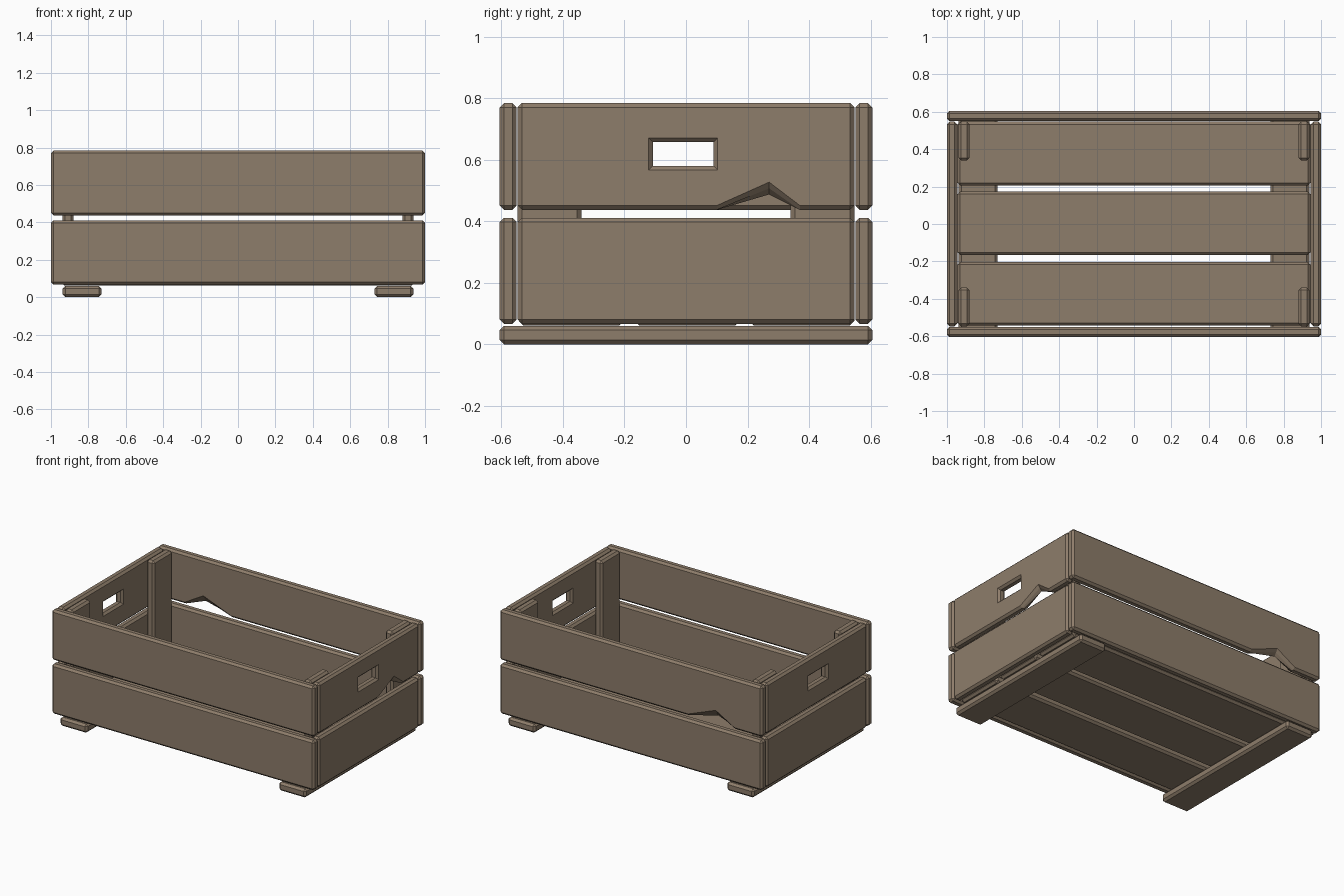
import bpy, bmesh

cube = bpy.data.objects.get("Cube")
if cube:
    bpy.data.objects.remove(cube, do_unlink=True)

wood = bpy.data.materials.new("weathered_wood")
wood.use_nodes = True
COLOR = (0.27, 0.205, 0.145, 1)
wood.diffuse_color = COLOR
wood.node_tree.nodes["Principled BSDF"].inputs["Base Color"].default_value = COLOR

C = 0.014       # chamfer width
T = 0.055       # board thickness
# Where (u, v, depth) go for boards whose thickness runs along each axis
PLACE = {
    "x": lambda u, v, d: (d, u, v),
    "y": lambda u, v, d: (u, d, v),
    "z": lambda u, v, d: (u, v, d),
}


def loft(name, axis, layers):
    """Join equal-length outlines, given as (depth, points), into a closed solid."""
    bm = bmesh.new()
    rings = [[bm.verts.new(PLACE[axis](u, v, d)) for u, v in pts] for d, pts in layers]
    n = len(rings[0])
    for a, b in zip(rings, rings[1:]):
        for i in range(n):
            j = (i + 1) % n
            bm.faces.new((a[i], a[j], b[j], b[i]))
    bm.faces.new(rings[0])
    bm.faces.new(rings[-1])
    bmesh.ops.remove_doubles(bm, verts=bm.verts, dist=0.0001)
    bmesh.ops.recalc_face_normals(bm, faces=bm.faces)
    mesh = bpy.data.meshes.new(name)
    bm.to_mesh(mesh)
    bm.free()
    mesh.materials.append(wood)
    obj = bpy.data.objects.new(name, mesh)
    bpy.context.collection.objects.link(obj)
    return obj


def board(name, axis, u, v, d, notch=None):
    """Chamfered board; notch = (start, peak, end, face height, core height)."""
    (u0, u1), (v0, v1), (d0, d1) = u, v, d

    def outline(inset, rise):
        k, m = inset, C
        pts = [(u0 + m, v0 + k)]
        if notch:
            s, p, e = notch[:3]
            pts += [(s, v0 + k), (p, v0 + rise), (e, v0 + k)]
        return pts + [(u1 - m, v0 + k), (u1 - k, v0 + m), (u1 - k, v1 - m), (u1 - m, v1 - k),
                      (u0 + m, v1 - k), (u0 + k, v1 - m), (u0 + k, v0 + m)]

    face, core = notch[3:] if notch else (0, 0)
    half = (face + core) / 2
    layers = [(d0, outline(C, face)), (d0 + C, outline(0, half))]
    if notch:
        layers.append(((d0 + d1) / 2, outline(0, core)))
    layers += [(d1 - C, outline(0, half)), (d1, outline(C, face))]
    return loft(name, axis, layers)


def cut_handle(obj, d0, d1):
    """Cut a chamfered rectangular hand hole through an end board."""
    def rect(g):
        return [(-0.107 - g, 0.58 - g), (0.089 + g, 0.58 - g),
                (0.089 + g, 0.657 + g), (-0.107 - g, 0.657 + g)]
    cutter = loft("handle_cutter", "x", [(d0 - C, rect(2 * C)), (d0 + C, rect(0)),
                                         (d1 - C, rect(0)), (d1 + C, rect(2 * C))])
    cutter.hide_render = True
    mod = obj.modifiers.new("handle_hole", "BOOLEAN")
    mod.operation = "DIFFERENCE"
    mod.solver = "EXACT"
    mod.object = cutter
    bpy.context.view_layer.objects.active = obj
    bpy.ops.object.modifier_apply(modifier=mod.name)
    bpy.data.objects.remove(cutter, do_unlink=True)


LOWER, UPPER = (0.067, 0.411), (0.437, 0.784)
LENGTH, WIDTH, INNER = 1.0, 0.605, 0.547

# Long front and back boards; the upper back one is splintered
for side, sy in (("front", -1), ("back", 1)):
    depth = sorted((sy * WIDTH, sy * (WIDTH - T)))
    chip = (-0.79, -0.65, -0.44, 0.095, 0.05) if sy > 0 else None
    board(side + "_lower_board", "y", (-LENGTH, LENGTH), LOWER, depth)
    board(side + "_upper_board", "y", (-LENGTH, LENGTH), UPPER, depth, chip)

# End boards with hand holes; the upper left one is splintered
for side, sx in (("right", -1), ("left", 1)):
    depth = sorted((sx * LENGTH, sx * (LENGTH - T)))
    chip = (0.1, 0.27, 0.37, 0.09, 0.05) if sx > 0 else None
    board(side + "_end_lower_board", "x", (-INNER, INNER), LOWER, depth)
    upper = board(side + "_end_upper_board", "x", (-INNER, INNER), UPPER, depth, chip)
    cut_handle(upper, *depth)

    # Foot runner under this end
    board(side + "_foot", "z", sorted((sx * 0.73, sx * 0.937)), (-WIDTH, WIDTH), (0, 0.06))

    # Inside corner posts
    for end, sy in (("front", -1), ("back", 1)):
        board(f"{side}_{end}_post", "x", sorted((sy * 0.34, sy * INNER)), (0.12, 0.784),
              sorted((sx * 0.88, sx * 0.938)))

# Floor boards
for i, y in enumerate((-0.371, 0.005, 0.378)):
    board(f"floor_board_{i + 1}", "z", (-0.943, 0.943), (y - 0.172, y + 0.169), (0.062, 0.062 + T))
